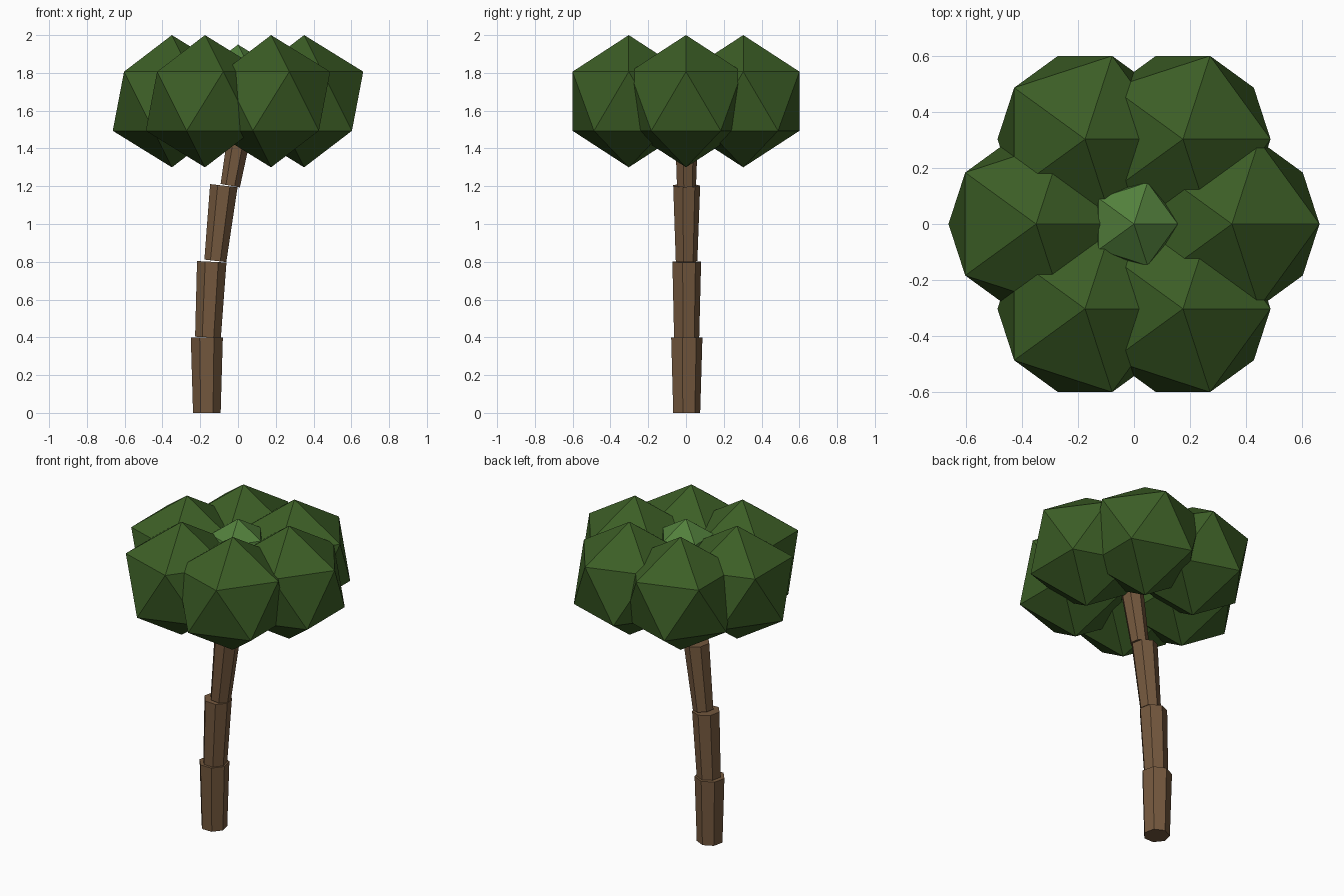
import bpy
import math
from mathutils import Vector

cube = bpy.data.objects.get("Cube")
if cube:
    bpy.data.objects.remove(cube, do_unlink=True)


def make_material(name, rgb):
    mat = bpy.data.materials.new(name)
    mat.use_nodes = True
    color = (*rgb, 1.0)
    mat.diffuse_color = color
    mat.node_tree.nodes["Principled BSDF"].inputs["Base Color"].default_value = color
    return mat


bark = make_material("brown_bark", (0.175, 0.098, 0.048))
dark_leaf = make_material("dark_green_leaf", (0.045, 0.112, 0.019))
light_leaf = make_material("light_green_leaf", (0.085, 0.215, 0.045))


def finish(name, mat):
    obj = bpy.context.object
    obj.name = name
    obj.data.materials.append(mat)
    return obj


def leaf_ball(name, location, radius, mat):
    bpy.ops.mesh.primitive_ico_sphere_add(subdivisions=1, radius=radius, location=location)
    return finish(name, mat)


def trunk_segment(name, bottom, top, r_bottom, r_top):
    """Seven-sided flared cone whose axis runs from bottom to top (x, z)."""
    a, b = Vector((bottom[0], 0, bottom[1])), Vector((top[0], 0, top[1]))
    axis = b - a
    tilt = math.atan2(axis.x, axis.z)
    bpy.ops.mesh.primitive_cone_add(vertices=7, radius1=r_bottom, radius2=r_top,
                                    depth=axis.length, location=(a + b) / 2,
                                    rotation=(0, tilt, 0))
    return finish(name, bark)


# Trunk: stacked segments, each flaring upward and leaning further to +x
segments = [
    ((-0.165, 0.0), (-0.165, 0.4), 0.075, 0.087),
    ((-0.159, 0.4), (-0.139, 0.8), 0.070, 0.080),
    ((-0.120, 0.805), (-0.075, 1.203), 0.060, 0.075),
    ((-0.041, 1.203), (0.030, 1.6), 0.053, 0.068),
]
for i, seg in enumerate(segments, 1):
    trunk_segment(f"trunk_segment_{i}", *seg)

# Crown: ring of six leaf balls
for i in range(6):
    angle = math.radians(60 * i)
    leaf_ball(f"leaf_ball_{i + 1}",
              (0.35 * math.cos(angle), 0.35 * math.sin(angle), 1.65), 0.35, dark_leaf)

# Lighter bud in the middle of the crown
leaf_ball("centre_leaf_ball", (0, 0, 1.775), 0.175, light_leaf)
